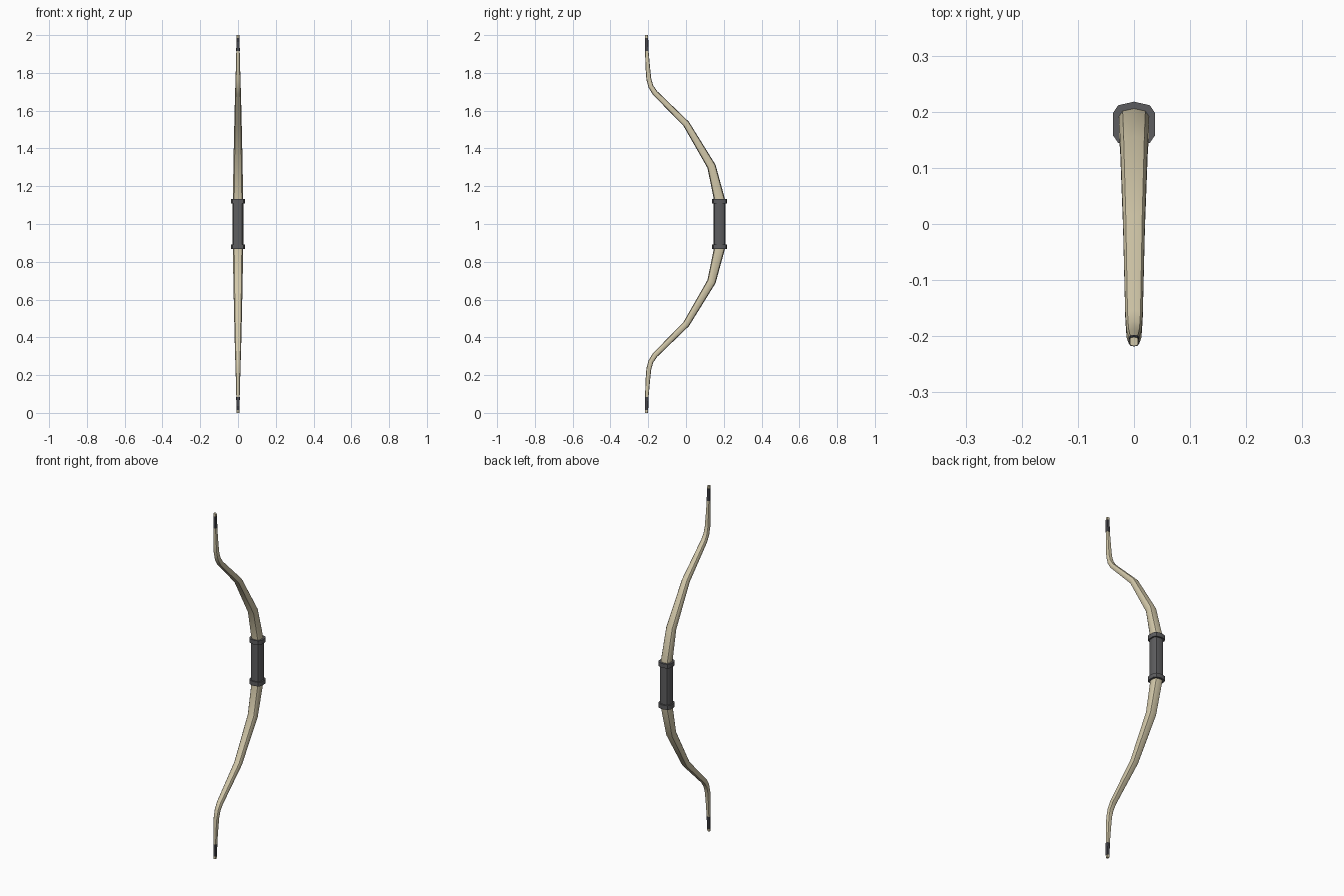
import bpy, bmesh, math
from mathutils import Vector

if "Cube" in bpy.data.objects:
    bpy.data.objects.remove(bpy.data.objects["Cube"])


def material(name, rgb):
    m = bpy.data.materials.new(name)
    m.diffuse_color = (*rgb, 1)
    m.use_nodes = True
    m.node_tree.nodes["Principled BSDF"].inputs["Base Color"].default_value = m.diffuse_color
    return m


BONE = material("pale_wood", (0.65, 0.58, 0.40))
DARK = material("dark_leather", (0.11, 0.11, 0.115))
BLACK = material("dark_binding", (0.06, 0.06, 0.07))

# Rounded ten-sided cross-section, unit half-width and half-depth
HALF = [(0, 1), (0.75, 0.84), (1, 0.5), (1, -0.5), (0.75, -0.84), (0, -1)]
SECTION = HALF + [(-x, y) for x, y in HALF[-2:0:-1]]


def sweep(name, stations, mat):
    """Loft the section through stations of (y, z, half width, half depth)."""
    bm = bmesh.new()
    rings = []
    for i, (y, z, w, d) in enumerate(stations):
        dirs = []
        for a, b in ((i - 1, i), (i, i + 1)):
            if a >= 0 and b < len(stations):
                v = Vector((0, stations[b][0] - stations[a][0], stations[b][1] - stations[a][1]))
                if v.length > 1e-6:
                    dirs.append(v.normalized())
        t = sum(dirs, Vector()).normalized()
        if i in (0, len(stations) - 1):
            t = Vector((0, 0, 1))
        n = Vector((0, t.z, -t.y))
        rings.append([bm.verts.new(Vector((px * w, y, z)) + n * py * d) for px, py in SECTION])
    for r, s in zip(rings, rings[1:]):
        for k in range(len(r)):
            j = (k + 1) % len(r)
            bm.faces.new((r[k], r[j], s[j], s[k]))
    bm.faces.new(rings[0][::-1])
    bm.faces.new(rings[-1])
    bmesh.ops.recalc_face_normals(bm, faces=bm.faces)
    me = bpy.data.meshes.new(name)
    bm.to_mesh(me)
    bm.free()
    ob = bpy.data.objects.new(name, me)
    bpy.context.collection.objects.link(ob)
    me.materials.append(mat)
    bpy.ops.object.select_all(action='DESELECT')
    ob.select_set(True)
    bpy.context.view_layer.objects.active = ob
    bpy.ops.object.shade_smooth_by_angle(angle=math.radians(40))
    return ob


def flip(stations):
    return [(y, 2 - z, w, d) for y, z, w, d in reversed(stations)]


# Recurved stave, tapering from grip to tips
upper = [(0.177, 1.13, 0.027, 0.029), (0.135, 1.305, 0.0245, 0.023),
         (0.001, 1.53, 0.0195, 0.018), (-0.165, 1.695, 0.0155, 0.0145),
         (-0.186, 1.728, 0.014, 0.0135), (-0.197, 1.768, 0.013, 0.013),
         (-0.2015, 1.82, 0.0115, 0.012), (-0.2075, 1.915, 0.009, 0.0095),
         (-0.2095, 2.0, 0.0075, 0.008)]
sweep("stave", flip(upper) + upper, BONE)

# Dark bindings near both tips
binding = [(-0.2075, 1.915, 0.0095, 0.0102), (-0.2093, 1.985, 0.0085, 0.009)]
sweep("upper_tip_binding", binding, BLACK)
sweep("lower_tip_binding", flip(binding), BLACK)

# Wrapped grip with a collar at each end
sweep("grip", [(0.177, 0.88, 0.030, 0.032), (0.177, 1.12, 0.030, 0.032)], DARK)
collar = [(0.178, 1.108, 0.0375, 0.04), (0.178, 1.132, 0.0375, 0.04)]
sweep("upper_collar", collar, DARK)
sweep("lower_collar", flip(collar), DARK)
